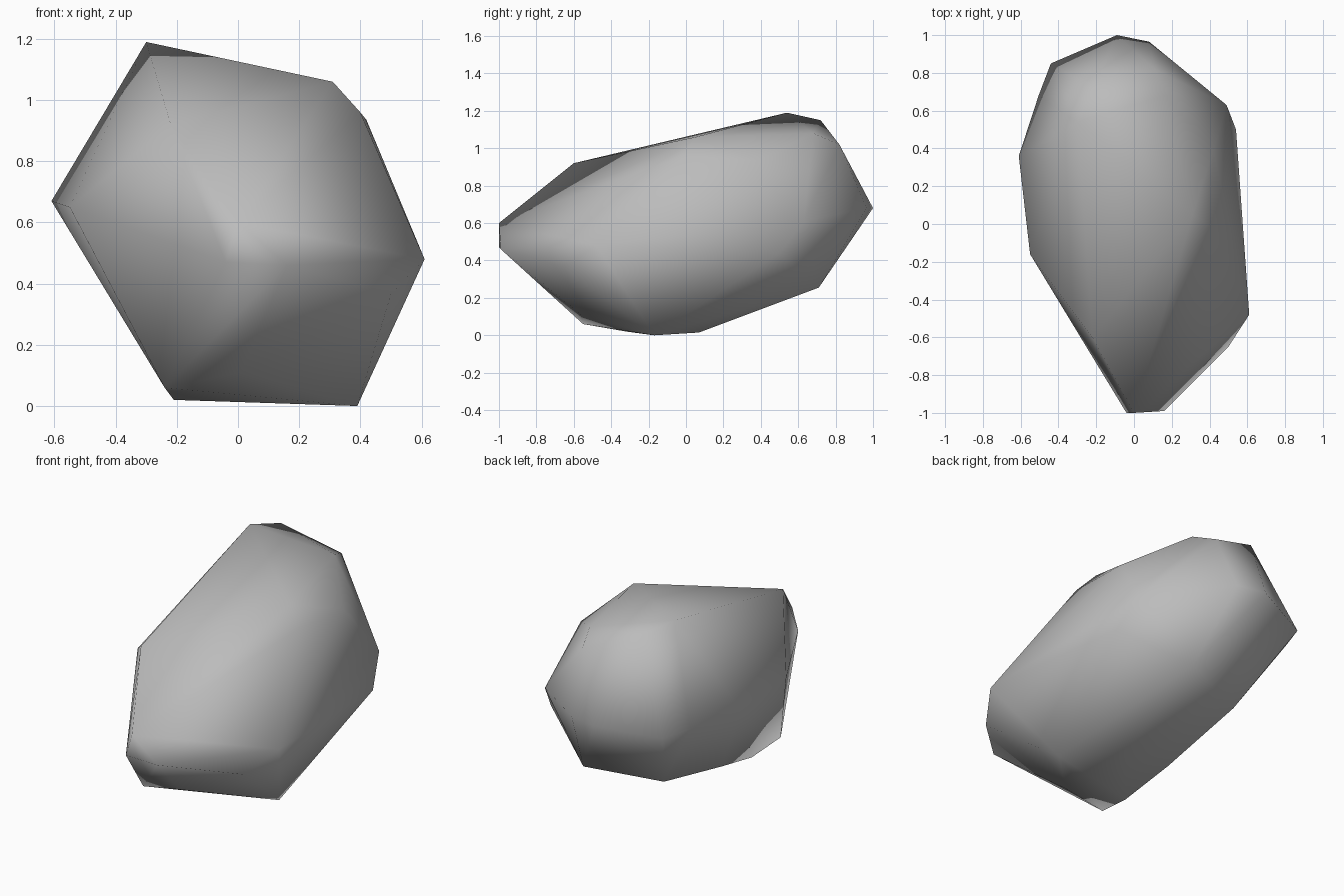
import bpy
import bmesh

cube = bpy.data.objects.get("Cube")
if cube:
    bpy.data.objects.remove(cube, do_unlink=True)

# Stone colour
stone = bpy.data.materials.new("stone_grey")
stone.use_nodes = True
grey = (0.5, 0.5, 0.5, 1)
stone.diffuse_color = grey
stone.node_tree.nodes["Principled BSDF"].inputs["Base Color"].default_value = grey

# Corners of the boulder, grouped by region
nose = [(-.04, -1, .47), (0, -1, .6), (.16, -.99, .46)]
underside = [(-.24, -.55, .06), (.01, -.56, .11), (-.21, -.32, .02),
             (.39, -.17, 0), (-.24, 0, .097), (.12, .07, .015),
             (-.24, .55, .215), (.18, .71, .255)]
left_side = [(.61, -.48, .48), (.5, -.65, .365), (.54, .5, .44),
             (.49, .63, .61), (.4, -.01, .96), (.42, .39, .935)]
right_side = [(-.55, -.16, .65), (-.61, .36, .67), (-.505, .68, .65)]
crown = [(-.22, -.6, .92), (.31, .05, 1.06), (.16, .68, 1.08),
         (-.3, .54, 1.19), (-.22, .72, 1.15), (.11, .82, 1.02)]
back = [(-.09, 1, .68), (.08, .965, .68), (-.44, .85, .64)]

# Stretch a skin over the corners
bm = bmesh.new()
for corner in nose + underside + left_side + right_side + crown + back:
    bm.verts.new(corner)
hull = bmesh.ops.convex_hull(bm, input=bm.verts)
inner = [g for g in hull["geom_interior"] if isinstance(g, bmesh.types.BMVert)]
bmesh.ops.delete(bm, geom=inner, context="VERTS")
bmesh.ops.recalc_face_normals(bm, faces=bm.faces)
for face in bm.faces:
    face.smooth = True

mesh = bpy.data.meshes.new("boulder")
bm.to_mesh(mesh)
bm.free()
mesh.materials.append(stone)
boulder = bpy.data.objects.new("boulder", mesh)
bpy.context.collection.objects.link(boulder)
